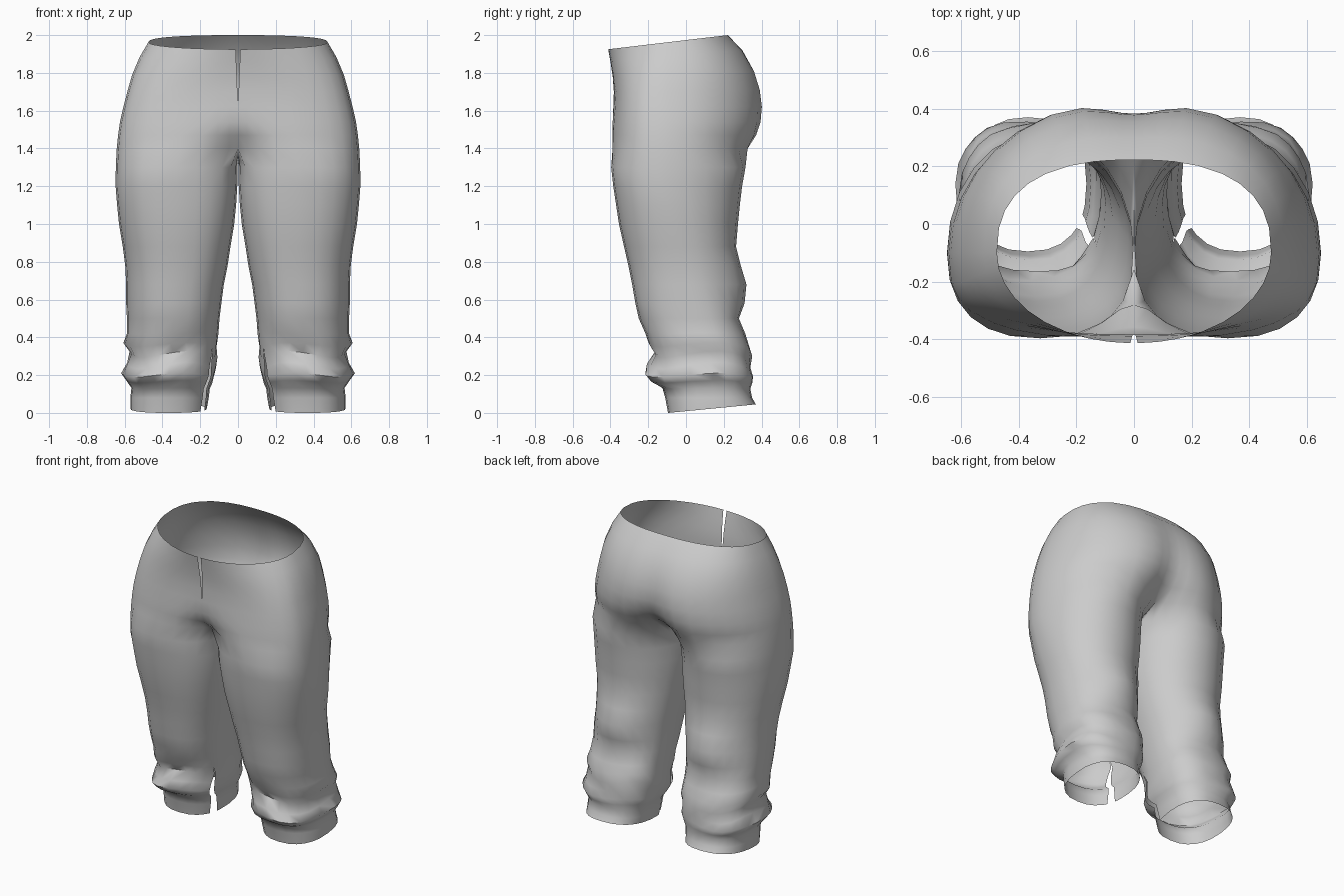
import bpy, bmesh, math

if "Cube" in bpy.data.objects:
    bpy.data.objects.remove(bpy.data.objects["Cube"])

SEG = 24          # segments around one leg
BACK = 20         # ring index where the centre back seam meets the crotch

# hips: front z, rise to the back, half width, front y, back y, front dent, back cleft
HIPS = [
    (1.925, .075, .475, -.412, .222, 0, 0),
    (1.86, .060, .520, -.400, .308, 0, .01),
    (1.78, .030, .560, -.388, .380, 0, .025),
    (1.70, .010, .585, -.382, .418, 0, .04),
    (1.62, 0, .607, -.385, .432, 0, .05),
    (1.54, 0, .625, -.392, .428, .01, .07),
    (1.47, 0, .635, -.397, .412, .04, .11),
    (1.40, 0, .642, -.400, .375, .12, .16),
]
# leg: z, inner x, outer x, front y, back y
LEG = [
    (1.30, .002, .647, -.396, .315),
    (1.20, .004, .648, -.385, .297),
    (1.10, .010, .640, -.370, .285),
    (1.00, .020, .630, -.355, .275),
    (.88, .040, .610, -.328, .265),
    (.78, .055, .597, -.305, .290),
    (.68, .075, .592, -.285, .320),
    (.58, .088, .592, -.268, .310),
    (.50, .098, .588, -.250, .280),
    (.42, .105, .588, -.215, .315),
    (.36, .110, .603, -.195, .335),
    (.31, .110, .575, -.170, .345),
    (.25, .120, .590, -.200, .345),
    (.20, .125, .615, -.215, .355),
    (.165, .135, .590, -.190, .350),
    (.13, .150, .565, -.125, .340),
    (.08, .155, .570, -.110, .350),
    (0, .165, .570, -.095, .370),
]


def spow(v, p):
    return math.copysign(abs(v) ** p, v)


def theta(k):
    return math.radians(-150 + 360 / SEG * k)


def hip_ring(row):
    """Half ring from centre front round the side to centre back."""
    z, tilt, xo, yf, yb, df, db = row
    yw = -.1
    low = min(1, (1.925 - z) / .25)
    slit = .012 * max(0, z - 1.62) / .3      # open fly at the centre front
    c0 = spow(math.cos(theta(0)), .83)
    pts = []
    for k in range(BACK + 1):
        c = spow(math.cos(theta(k)), .83)
        f = min(1, max(0, (c - c0) / (1 - c0)))
        front = k < BACK / 2
        x = (slit if front else 0) * (1 - f) + xo * f
        n = 2 + low if front else 2.5 - .35 * low
        h = max(0, 1 - f ** n) ** (1 / n)
        y = yw + ((yf if front else yb) - yw) * h
        y += df * math.exp(-(x / .13) ** 2) if front else -db * math.exp(-(x / .15) ** 2)
        pts.append((x, y, z + tilt * (y - yf) / (yb - yf)))
    return pts


def leg_ring(row):
    """Full ring; first and last point share the inner seam, open near the hem."""
    z, xi, xo, yf, yb = row
    xc, rx = (xi + xo) / 2, (xo - xi) / 2
    yw = -.1 + .24 * min(1, max(0, 1.2 - z))
    gap = math.radians(7) * max(0, 1 - z / .36)
    fold = max(0, 1 - abs(z - .28) / .17)    # gathered cloth above the hem
    thigh = min(1, max(0, (z - .35) / .3))   # rounder back of the thigh
    pts = []
    for k in range(SEG + 1):
        t = theta(k) + (gap if k == 0 else -gap if k == SEG else 0)
        back = math.sin(t) > 0
        e = .83 + (.15 * thigh if back else 0)
        s = spow(math.sin(t), e)
        r = 1 + .03 * fold * math.sin(5 * t + z * 40)
        x = xc + rx * r * spow(math.cos(t), e)
        if back:
            base = yb + (min(yb, .275) - yb) * thigh if z < 1 else yb
            y = yw + ((base - yw) * s + (yb - base) * s ** 4) * r
        else:
            y = yw + (yw - yf) * s * r
        dz = .022 * fold * math.sin(3 * t + 1)
        dz += .045 * max(0, 1 - z / .08) * (y - yf) / (yb - yf)
        pts.append((x, y, z + dz))
    return pts


bm = bmesh.new()


def add_ring(pts):
    return [bm.verts.new(p) for p in pts]


def bridge(a, b, count):
    for k in range(count):
        bm.faces.new((a[k], b[k], b[k + 1], a[k + 1]))


# hips and seat
rings = [add_ring(hip_ring(r)) for r in HIPS]
for a, b in zip(rings, rings[1:]):
    bridge(a, b, BACK)

# crotch seam closes the last hip ring along the centre line
crotch = rings[-1]
p, q = crotch[BACK].co, crotch[0].co
steps = SEG - BACK
for i in range(1, steps):
    t = i / steps
    mid = p.lerp(q, t)
    crotch.append(bm.verts.new((0, mid.y, mid.z - .05 * math.sin(math.pi * t))))
crotch.append(crotch[0])

# leg down to the hem
prev = crotch
for r in LEG:
    ring = add_ring(leg_ring(r))
    bridge(prev, ring, SEG)
    prev = ring

bmesh.ops.remove_doubles(bm, verts=bm.verts[:], dist=1e-4)
mesh = bpy.data.meshes.new("trousers")
bm.to_mesh(mesh)
bm.free()

cloth = bpy.data.materials.new("grey cloth")
cloth.diffuse_color = (.6, .6, .6, 1)
cloth.use_nodes = True
cloth.node_tree.nodes["Principled BSDF"].inputs["Base Color"].default_value = cloth.diffuse_color
mesh.materials.append(cloth)

trousers = bpy.data.objects.new("trousers", mesh)
bpy.context.collection.objects.link(trousers)
bpy.context.view_layer.objects.active = trousers
trousers.select_set(True)

# other half
mirror = trousers.modifiers.new("other_half", 'MIRROR')
mirror.use_clip = True
mirror.merge_threshold = .001
bpy.ops.object.shade_smooth_by_angle(angle=math.radians(60))
